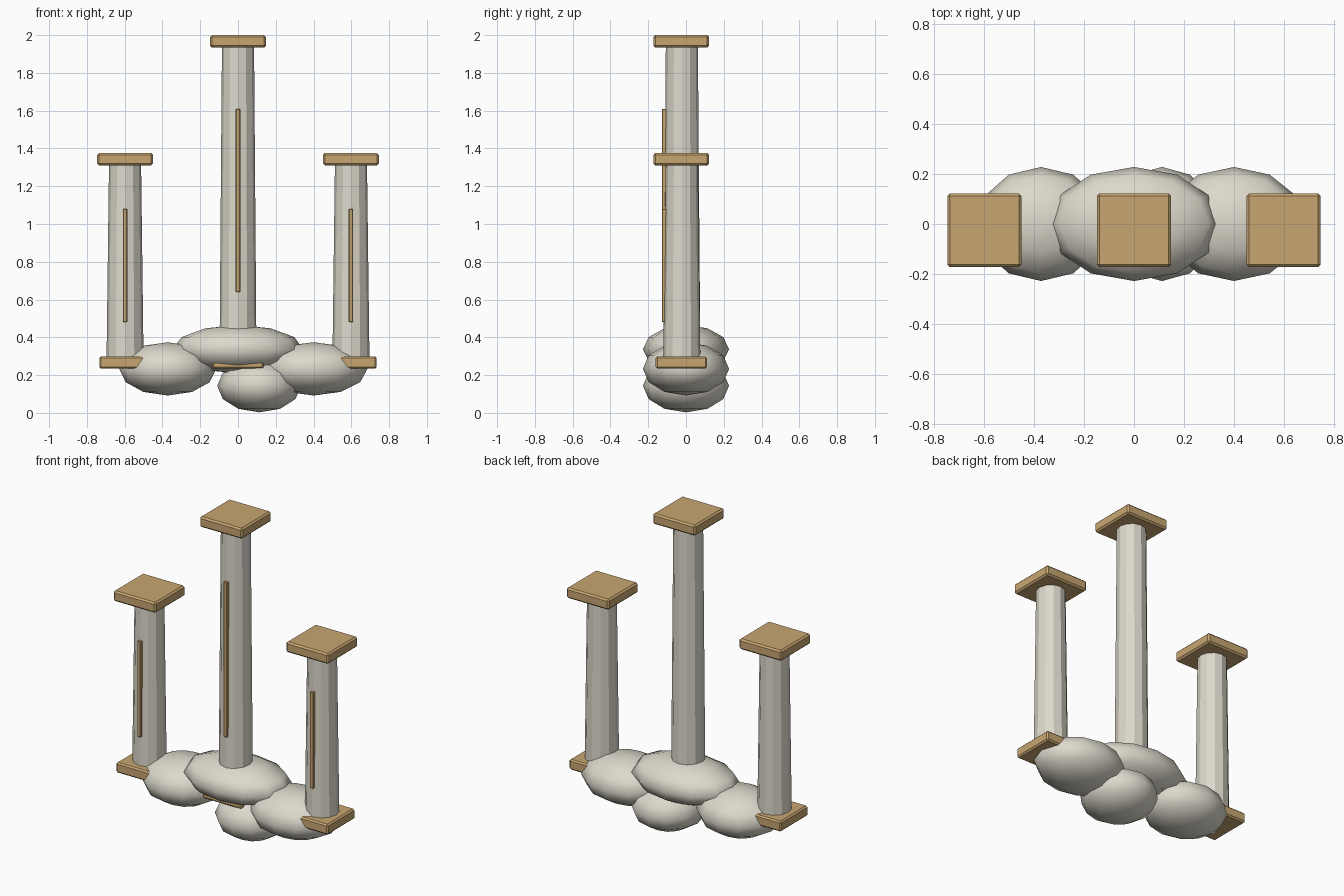
import bpy
import math

cube = bpy.data.objects.get("Cube")
if cube:
    bpy.data.objects.remove(cube, do_unlink=True)


def make_material(name, colour):
    mat = bpy.data.materials.new(name)
    mat.use_nodes = True
    mat.diffuse_color = colour
    mat.node_tree.nodes["Principled BSDF"].inputs["Base Color"].default_value = colour
    return mat


STONE = make_material("pale_stone", (0.72, 0.69, 0.60, 1))
GOLD = make_material("warm_gold", (0.58, 0.38, 0.165, 1))
COLUMN_Y = -0.022


def finish(name, mat):
    obj = bpy.context.object
    obj.name = name
    obj.data.materials.append(mat)
    return obj


def box(name, centre, size, bevel):
    bpy.ops.mesh.primitive_cube_add(size=1, location=centre)
    obj = finish(name, GOLD)
    obj.scale = size
    bpy.ops.object.transform_apply(location=False, rotation=False, scale=True)
    mod = obj.modifiers.new("soft_edges", 'BEVEL')
    mod.width = bevel
    mod.segments = 1


def cloud(name, centre, radii):
    bpy.ops.mesh.primitive_uv_sphere_add(segments=12, ring_count=6, radius=1, location=centre)
    obj = finish(name, STONE)
    obj.scale = radii
    bpy.ops.object.transform_apply(location=False, rotation=False, scale=True)
    bpy.ops.object.shade_smooth()


def column(side, x, top, strip_low, strip_high):
    # Square base, tapered shaft, square capital and a thin front inlay
    low, high = 0.29, top - 0.06
    box(side + "_base", (x, -0.025, 0.267), (0.272, 0.272, 0.065), 0.009)
    bpy.ops.mesh.primitive_cone_add(vertices=12, radius1=0.098, radius2=0.085, depth=high - low,
                                    location=(x, COLUMN_Y, (low + high) / 2),
                                    rotation=(0, 0, math.pi / 2))
    finish(side + "_shaft", STONE)
    box(side + "_capital", (x, -0.025, top - 0.033), (0.295, 0.295, 0.066), 0.01)
    box(side + "_inlay", (x, -0.112, (strip_low + strip_high) / 2),
        (0.024, 0.03, strip_high - strip_low), 0.003)


# Three columns
column("middle", 0, 2.0, 0.64, 1.61)
for side, x in (("left", 0.598), ("right", -0.598)):
    column(side, x, 1.376, 0.48, 1.08)

# Cluster of rounded cloud lumps underneath
cloud("middle_cloud", (0, 0, 0.337), (0.345, 0.228, 0.128))
cloud("left_cloud", (0.40, 0, 0.233), (0.285, 0.228, 0.141))
cloud("right_cloud", (-0.372, 0, 0.233), (0.257, 0.228, 0.141))
cloud("lower_cloud", (0.112, 0, 0.143), (0.222, 0.228, 0.14))
